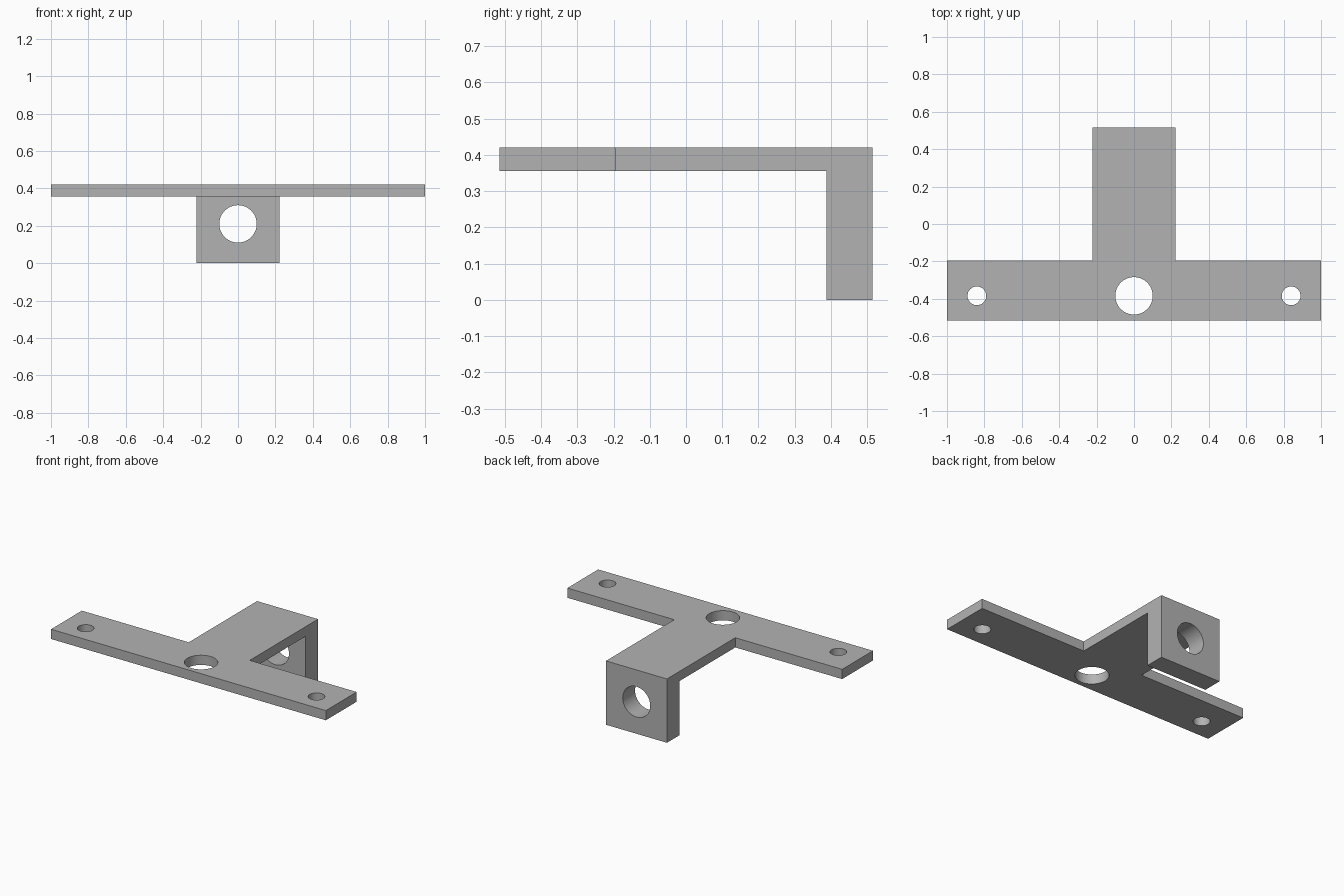
import bpy, bmesh
from math import radians
from mathutils import Matrix, Vector

cube = bpy.data.objects.get("Cube")
if cube:
    bpy.data.objects.remove(cube, do_unlink=True)

# Main dimensions
HALF_LEN, HALF_DEPTH = 1.0, 0.515
STEM, BAR_BACK, FLANGE_FRONT = 0.222, -0.195, 0.387
TOP, UNDERSIDE = 0.42, 0.356
HOLE_Y, HOLE_Z = -0.384, 0.21

steel = bpy.data.materials.new("grey_steel")
steel.use_nodes = True
GREY = (0.45, 0.45, 0.45, 1)
steel.diffuse_color = GREY
steel.node_tree.nodes["Principled BSDF"].inputs["Base Color"].default_value = GREY


def add_object(name, bm):
    bmesh.ops.recalc_face_normals(bm, faces=bm.faces)
    mesh = bpy.data.meshes.new(name)
    bm.to_mesh(mesh)
    bm.free()
    mesh.materials.append(steel)
    obj = bpy.data.objects.new(name, mesh)
    bpy.context.collection.objects.link(obj)
    return obj


def cylinder(name, centre, radius, depth, rotation=Matrix()):
    bm = bmesh.new()
    bmesh.ops.create_cone(bm, cap_ends=True, segments=64, radius1=radius,
                          radius2=radius, depth=depth,
                          matrix=Matrix.Translation(centre) @ rotation)
    return add_object(name, bm)


def box(name, low, high):
    low, high = Vector(low), Vector(high)
    bm = bmesh.new()
    bmesh.ops.create_cube(bm, size=1, matrix=Matrix.Translation((low + high) / 2)
                          @ Matrix.Diagonal((high - low).to_4d()))
    return add_object(name, bm)


# T-shaped block at full height
half = [(HALF_LEN, -HALF_DEPTH), (HALF_LEN, BAR_BACK),
        (STEM, BAR_BACK), (STEM, HALF_DEPTH)]
outline = half + [(-x, y) for x, y in reversed(half)]
bm = bmesh.new()
face = bm.faces.new([bm.verts.new((x, y, 0)) for x, y in outline])
extruded = bmesh.ops.extrude_face_region(bm, geom=[face])["geom"]
bmesh.ops.translate(bm, vec=(0, 0, TOP),
                    verts=[v for v in extruded if isinstance(v, bmesh.types.BMVert)])
bracket = add_object("bracket", bm)

# Space under the plate, then the bolt holes and the flange hole
cutters = [box("underside_cutter", (-2, -2, -1), (2, FLANGE_FRONT, UNDERSIDE)),
           cylinder("centre_hole_cutter", (0, HOLE_Y, TOP), 0.1, 0.4),
           cylinder("flange_hole_cutter", (0, HALF_DEPTH, HOLE_Z), 0.1, 0.6,
                    Matrix.Rotation(radians(90), 4, "X"))]
for side, label in ((1, "left"), (-1, "right")):
    cutters.append(cylinder(label + "_hole_cutter", (side * 0.84, HOLE_Y, TOP), 0.05, 0.4))

bpy.ops.object.select_all(action="DESELECT")
bracket.select_set(True)
bpy.context.view_layer.objects.active = bracket
for cutter in cutters:
    cutter.hide_render = True
    cut = bracket.modifiers.new(cutter.name, "BOOLEAN")
    cut.operation, cut.solver, cut.object = "DIFFERENCE", "EXACT", cutter
    bpy.ops.object.modifier_apply(modifier=cut.name)
    bpy.data.objects.remove(cutter, do_unlink=True)

bpy.ops.object.shade_smooth_by_angle(angle=radians(30))
